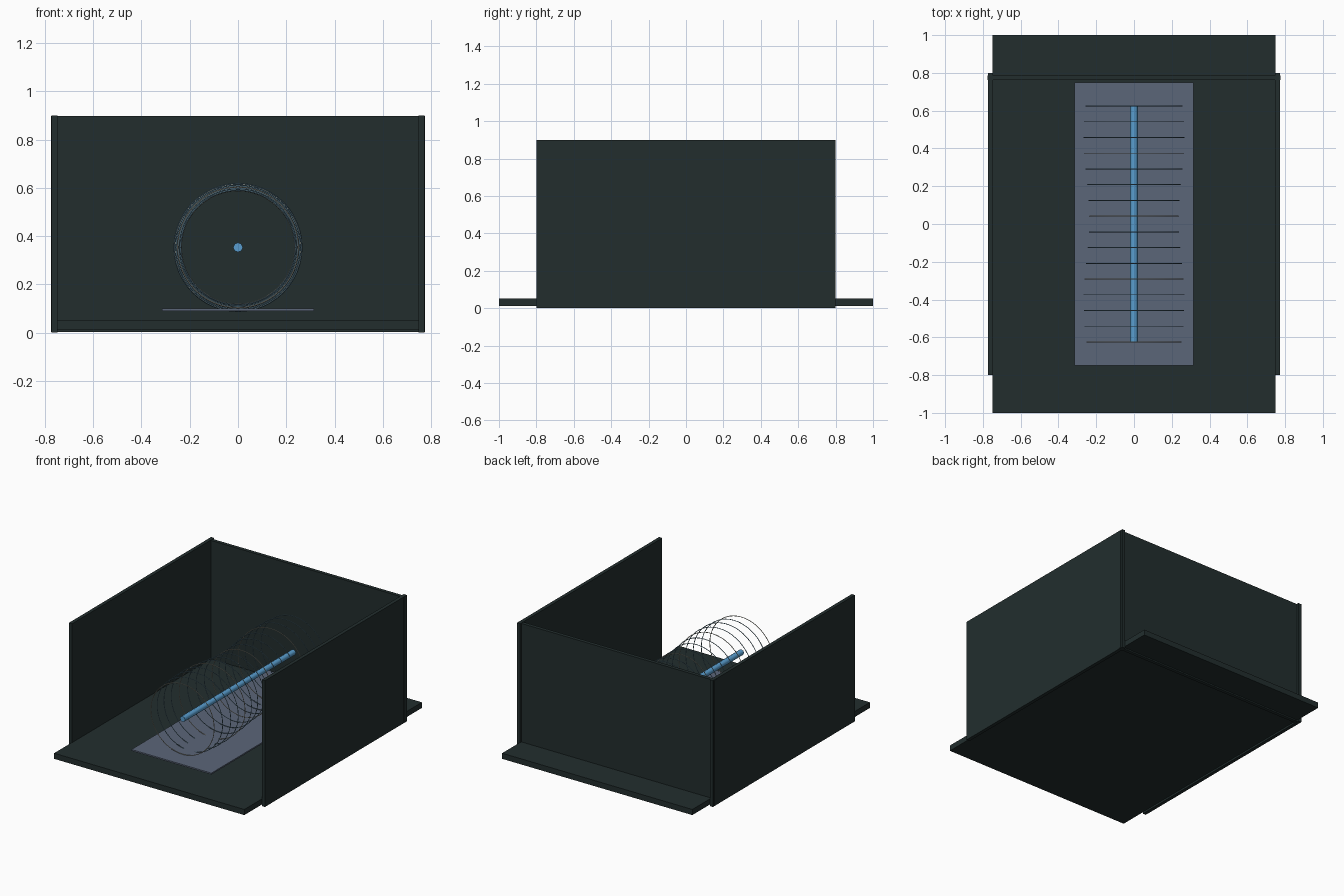
import bpy, math

if "Cube" in bpy.data.objects:
    bpy.data.objects.remove(bpy.data.objects["Cube"])


def material(name, rgb):
    m = bpy.data.materials.new(name)
    m.diffuse_color = (*rgb, 1)
    m.use_nodes = True
    m.node_tree.nodes["Principled BSDF"].inputs["Base Color"].default_value = m.diffuse_color
    return m


dark = material("dark_slate", (0.016, 0.027, 0.027))
slate = material("blue_grey", (0.105, 0.132, 0.190))
blue = material("bright_blue", (0.10, 0.34, 0.62))
steel = material("steel_blue", (0.13, 0.25, 0.33))
cream = material("pale_cream", (0.48, 0.48, 0.40))


def box(name, low, high, mat):
    center = [(a + b) / 2 for a, b in zip(low, high)]
    bpy.ops.mesh.primitive_cube_add(size=1, location=center)
    ob = bpy.context.object
    ob.name = name
    ob.scale = [b - a for a, b in zip(low, high)]
    bpy.ops.object.transform_apply(location=False, rotation=False, scale=True)
    ob.data.materials.append(mat)


# Open-fronted enclosure
box("floor", (-0.75, -1, 0.0125), (0.75, 1, 0.0525), dark)
box("back_wall", (-0.775, 0.762, 0.003), (0.775, 0.787, 0.897), dark)
for side, x in (("left", -0.76), ("right", 0.76)):
    box(side + "_wall", (x - 0.0125, -0.8, 0), (x + 0.0125, 0.8, 0.9), dark)

# Raised base plate
box("base_plate", (-0.315, -0.75, 0.09), (0.315, 0.75, 0.10), slate)

# Central rod
AXIS_Z = 0.353
bpy.ops.mesh.primitive_cylinder_add(vertices=8, radius=0.02, depth=1.25,
                                    location=(0, 0, AXIS_Z),
                                    rotation=(math.pi / 2, 0, 0))
rod = bpy.context.object
rod.name = "center_rod"
rod.data.materials.append(blue)
bpy.ops.object.shade_smooth_by_angle(angle=math.radians(50))

# Row of thin wire rings with a wavy radius, every fourth one pale
for i in range(16):
    bpy.ops.mesh.primitive_torus_add(major_segments=48, minor_segments=6,
                                     major_radius=0.25 + 0.015 * math.sin(0.6 * i),
                                     minor_radius=0.0025,
                                     location=(0, -0.625 + i * 1.25 / 15, AXIS_Z),
                                     rotation=(math.pi / 2, 0, 0))
    ring = bpy.context.object
    ring.name = f"wire_ring_{i + 1}"
    ring.data.materials.append(cream if i % 4 == 0 else steel)
    bpy.ops.object.shade_smooth_by_angle(angle=math.radians(70))
